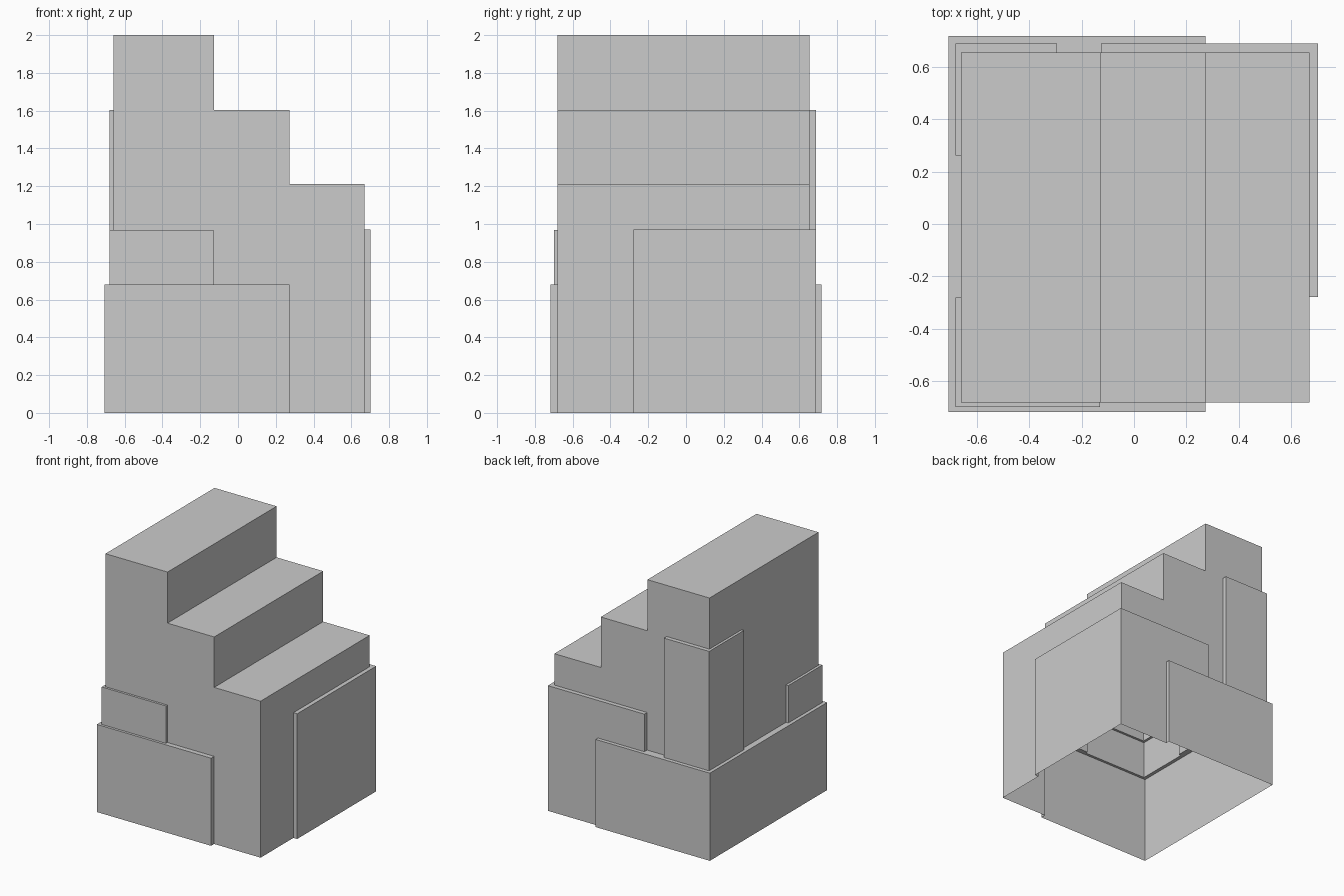
import bpy, bmesh

if "Cube" in bpy.data.objects:
    bpy.data.objects.remove(bpy.data.objects["Cube"])


def link(name, bm):
    bmesh.ops.recalc_face_normals(bm, faces=bm.faces)
    me = bpy.data.meshes.new(name)
    bm.to_mesh(me)
    bm.free()
    ob = bpy.data.objects.new(name, me)
    bpy.context.collection.objects.link(ob)
    return ob


def prism(name, profile, y0, y1):
    """Extrude an x-z profile from y0 to y1."""
    bm = bmesh.new()
    face = bm.faces.new([bm.verts.new((x, y0, z)) for x, z in profile])
    ext = bmesh.ops.extrude_face_region(bm, geom=[face])["geom"]
    bmesh.ops.translate(bm, vec=(0, y1 - y0, 0),
                        verts=[v for v in ext if isinstance(v, bmesh.types.BMVert)])
    return link(name, bm)


def block(name, x0, x1, y0, y1, z0, z1):
    return prism(name, [(x0, z0), (x1, z0), (x1, z1), (x0, z1)], y0, y1)


# stepped main body (runs below z = 0, trimmed later)
body = prism("stepped_body", [(-0.66, -0.10), (0.67, -0.10), (0.67, 1.213), (0.272, 1.213),
                              (0.272, 1.604), (-0.128, 1.604), (-0.128, 2.0), (-0.66, 2.0)],
             -0.68, 0.655)

# slightly proud cladding blocks around the corners
cladding = [
    block("left_base", -0.707, 0.272, -0.718, 0.718, -0.12, 0.679),
    block("right_back_block", -0.126, 0.702, -0.278, 0.689, -0.14, 0.97),
    block("back_left_block", -0.68, -0.293, 0.262, 0.688, -0.16, 1.604),
    block("front_left_block", -0.68, -0.129, -0.698, -0.281, -0.18, 0.969),
]

# merge everything into one outer skin
for part in cladding:
    mod = body.modifiers.new(part.name, "BOOLEAN")
    mod.operation = "UNION"
    mod.solver = "EXACT"
    mod.object = part
deps = bpy.context.evaluated_depsgraph_get()
skin = bpy.data.meshes.new_from_object(body.evaluated_get(deps))
body.modifiers.clear()
body.data = skin
for part in cladding:
    bpy.data.objects.remove(part)

# trim at ground level, leaving the shell open underneath
bm = bmesh.new()
bm.from_mesh(skin)
bmesh.ops.bisect_plane(bm, geom=bm.verts[:] + bm.edges[:] + bm.faces[:],
                       plane_co=(0, 0, 0), plane_no=(0, 0, 1), clear_inner=True)
bm.to_mesh(skin)
bm.free()
